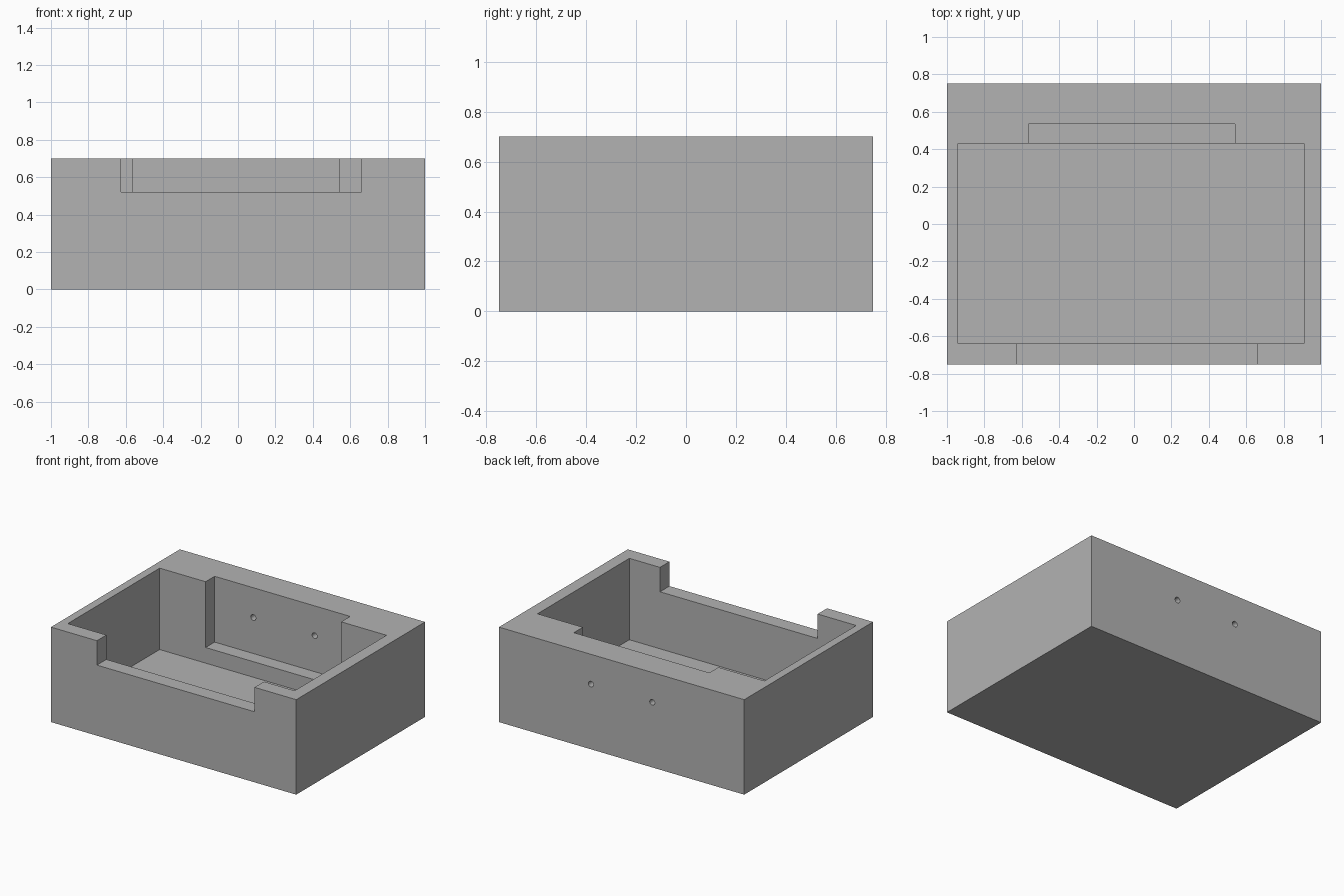
import bpy
import math

default_cube = bpy.data.objects.get("Cube")
if default_cube:
    bpy.data.objects.remove(default_cube, do_unlink=True)

# Single plain grey material
grey = bpy.data.materials.new("plain_grey")
grey.use_nodes = True
colour = (0.45, 0.45, 0.45, 1.0)
grey.diffuse_color = colour
grey.node_tree.nodes["Principled BSDF"].inputs["Base Color"].default_value = colour


def block(name, low, high):
    """Axis-aligned box between two opposite corners."""
    centre = [(a + b) / 2 for a, b in zip(low, high)]
    bpy.ops.mesh.primitive_cube_add(size=1, location=centre)
    obj = bpy.context.object
    obj.name = name
    obj.scale = [b - a for a, b in zip(low, high)]
    bpy.ops.object.transform_apply(location=True, rotation=True, scale=True)
    obj.data.materials.append(grey)
    return obj


def screw_hole(name, x):
    """Round cutter running through the rear wall."""
    bpy.ops.mesh.primitive_cylinder_add(
        vertices=24, radius=0.021, depth=0.5, location=(x, 0.64, 0.48),
        rotation=(math.pi / 2, 0, 0))
    obj = bpy.context.object
    obj.name = name
    obj.data.materials.append(grey)
    return obj


# Solid outer body
body = block("tray_body", (-1, -0.75, 0), (1, 0.75, 0.7))

# Cavity, rear recess with a ledge, front opening and mounting holes
cutters = [
    block("cavity_cutter", (-0.94, -0.64, 0.1), (0.91, 0.43, 0.9)),
    block("rear_recess_cutter", (-0.565, 0.2, 0.215), (0.54, 0.535, 0.9)),
    block("front_opening_cutter", (-0.625, -0.9, 0.52), (0.66, -0.5, 0.9)),
    screw_hole("right_hole_cutter", -0.25),
    screw_hole("left_hole_cutter", 0.25),
]

bpy.ops.object.select_all(action='DESELECT')
body.select_set(True)
bpy.context.view_layer.objects.active = body
for cutter in cutters:
    cutter.hide_render = True
    cut = body.modifiers.new(cutter.name, 'BOOLEAN')
    cut.operation = 'DIFFERENCE'
    cut.solver = 'EXACT'
    cut.object = cutter
    bpy.ops.object.modifier_apply(modifier=cut.name)

for cutter in cutters:
    bpy.data.objects.remove(cutter, do_unlink=True)

bpy.ops.object.shade_smooth_by_angle(angle=math.radians(30))
